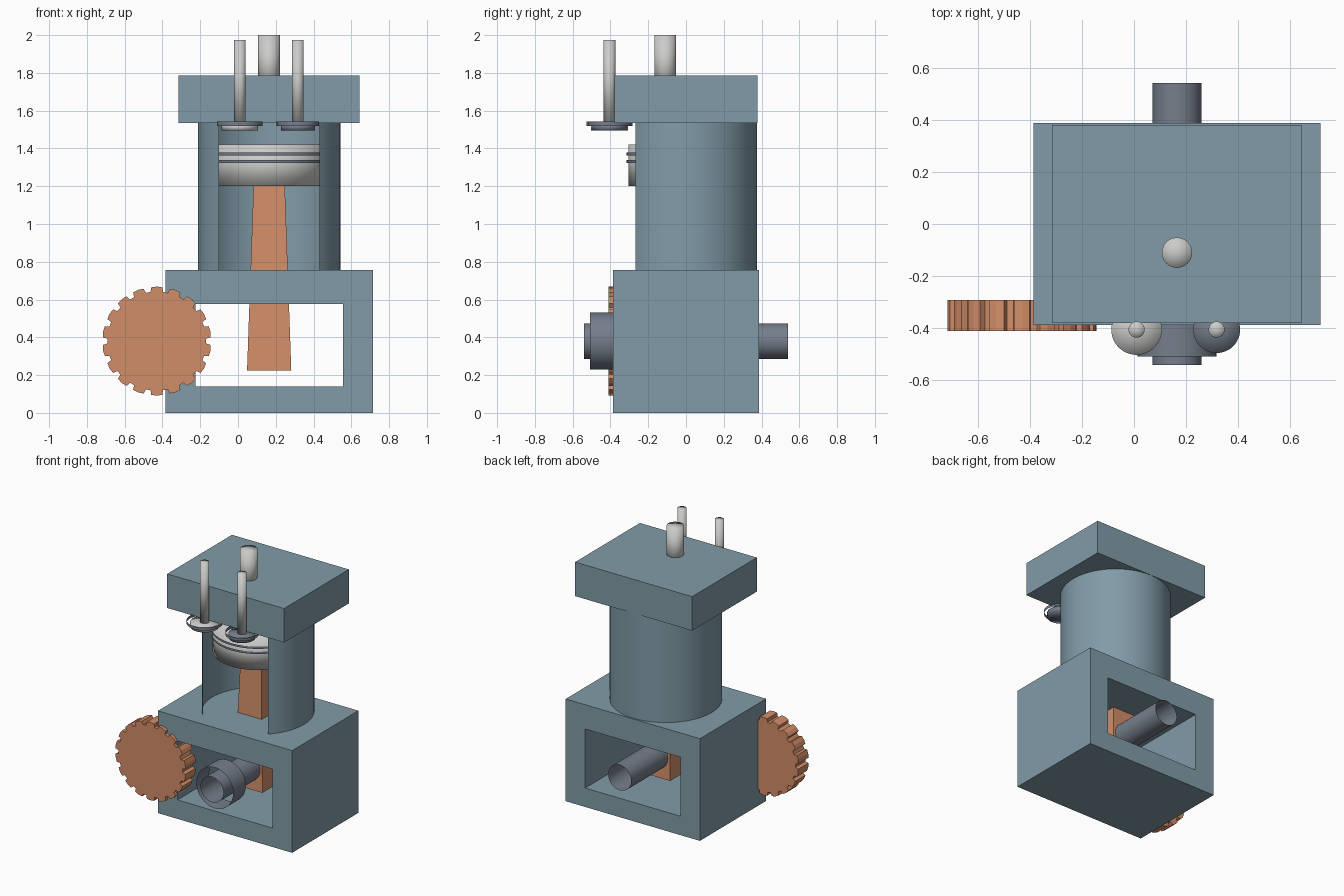
import bpy, bmesh, math
from mathutils import Matrix, Vector

if "Cube" in bpy.data.objects:
    bpy.data.objects.remove(bpy.data.objects["Cube"])

CX = 0.165  # engine axis


def mat(name, rgb):
    m = bpy.data.materials.new(name)
    m.diffuse_color = (*rgb, 1)
    m.use_nodes = True
    m.node_tree.nodes["Principled BSDF"].inputs["Base Color"].default_value = m.diffuse_color
    return m


TEAL = mat("teal_casting", (0.22, 0.33, 0.39))
COPPER = mat("copper_orange", (0.65, 0.27, 0.14))
LIGHT = mat("light_steel", (0.60, 0.60, 0.59))
DARK = mat("dark_steel", (0.18, 0.21, 0.26))


def finish(name, bm, material, smooth=False, normals=True):
    if normals:
        bmesh.ops.recalc_face_normals(bm, faces=bm.faces)
    for f in bm.faces:
        f.smooth = smooth
    me = bpy.data.meshes.new(name)
    bm.to_mesh(me)
    bm.free()
    me.materials.append(material)
    ob = bpy.data.objects.new(name, me)
    bpy.context.collection.objects.link(ob)
    return ob


def box(name, lo, hi, material):
    bm = bmesh.new()
    lo, hi = Vector(lo), Vector(hi)
    size = hi - lo
    bmesh.ops.create_cube(bm, size=1, matrix=Matrix.Translation((lo + hi) / 2) @ Matrix.Diagonal((*size, 1)))
    return finish(name, bm, material)


def cylinder(name, r, a, b, material, capped=True):
    """Round bar from a to b; open-ended sleeve when not capped."""
    a, b = Vector(a), Vector(b)
    turn = (b - a).to_track_quat('Z', 'Y').to_matrix().to_4x4()
    bm = bmesh.new()
    bmesh.ops.create_cone(bm, cap_ends=capped, cap_tris=True, segments=48, radius1=r, radius2=r,
                          depth=(b - a).length, matrix=Matrix.Translation((a + b) / 2) @ turn)
    return finish(name, bm, material, smooth=True)


# Crankcase: rectangular frame with an opening from front to back
bm = bmesh.new()
outer = [(-0.385, 0), (0.715, 0), (0.715, 0.757), (-0.385, 0.757)]
inner = [(-0.225, 0.14), (0.555, 0.14), (0.555, 0.577), (-0.225, 0.577)]
fo, fi, bo, bi = [[bm.verts.new((x, y, z)) for x, z in loop]
                  for y, loop in ((-0.387, outer), (-0.387, inner), (0.387, outer), (0.387, inner))]
for i in range(4):
    j = (i + 1) % 4
    for p, q in ((fo, fi), (fi, bi), (bi, bo), (bo, fo)):
        bm.faces.new((p[i], p[j], q[j], q[i]))
finish("crankcase", bm, TEAL)

# Cylinder wall: thin shell with a quarter cut away at the front
bm = bmesh.new()
rows = []
for i in range(49):
    t = math.radians(-45 + 270 * i / 48)
    x, y = CX + 0.377 * math.cos(t), 0.377 * math.sin(t)
    rows.append((bm.verts.new((x, y, 0.757)), bm.verts.new((x, y, 1.535))))
for (a, b), (c, d) in zip(rows, rows[1:]):
    bm.faces.new((a, c, d, b))
finish("cylinder_wall", bm, TEAL, smooth=True, normals=False)

# Cylinder head and spark plug
box("cylinder_head", (-0.315, -0.379, 1.535), (0.643, 0.379, 1.787), TEAL)
cylinder("spark_plug", 0.058, (CX, -0.11, 1.70), (CX, -0.11, 2.0), LIGHT)

# Piston with two rings
cylinder("piston", 0.305, (CX, 0, 1.2), (CX, 0, 1.42), LIGHT)
for n, z in enumerate((1.332, 1.37)):
    cylinder(f"piston_ring_{n + 1}", 0.315, (CX, 0, z - 0.008), (CX, 0, z + 0.008), DARK, capped=False)

# Connecting rod: tapered square bar
bm = bmesh.new()
s = math.sqrt(2)
bmesh.ops.create_cone(bm, cap_ends=True, segments=4, radius1=0.117 * s, radius2=0.083 * s, depth=0.975,
                      matrix=Matrix.Translation((CX, 0, 0.7125)) @ Matrix.Rotation(math.pi / 4, 4, 'Z'))
finish("connecting_rod", bm, COPPER)

# Crankshaft and its collar, both open-ended tubes
cylinder("crankshaft", 0.094, (CX, -0.54, 0.38), (CX, 0.54, 0.38), DARK, capped=False)
cylinder("crank_collar", 0.151, (CX, -0.508, 0.38), (CX, -0.36, 0.38), DARK, capped=False)

# Valves: stem, head disc and open seat ring
for side, x, r, seat, head in (("left", 0.01, 0.097, 0.121, LIGHT), ("right", 0.317, 0.09, 0.112, DARK)):
    y = -0.405
    cylinder(f"{side}_valve_stem", 0.031, (x, y, 1.52), (x, y, 1.975), LIGHT)
    cylinder(f"{side}_valve_head", r, (x, y, 1.495), (x, y, 1.53), head)
    cylinder(f"{side}_valve_seat", seat, (x, y, 1.52), (x, y, 1.542), DARK, capped=False)

# Timing gear
bm = bmesh.new()
TEETH = 18
loop = []
for i in range(TEETH):
    for f, r in ((-0.30, 0.286), (0.0, 0.289), (0.30, 0.286), (0.36, 0.262), (0.64, 0.262)):
        t = math.pi / 2 + 2 * math.pi * (i + f) / TEETH
        loop.append(bm.verts.new((-0.43 + r * math.cos(t), -0.41, 0.38 + r * math.sin(t))))
face = bm.faces.new(loop)
ext = bmesh.ops.extrude_face_region(bm, geom=[face], use_keep_orig=True)
bmesh.ops.translate(bm, vec=(0, 0.118, 0), verts=[v for v in ext["geom"] if isinstance(v, bmesh.types.BMVert)])
finish("timing_gear", bm, COPPER)
